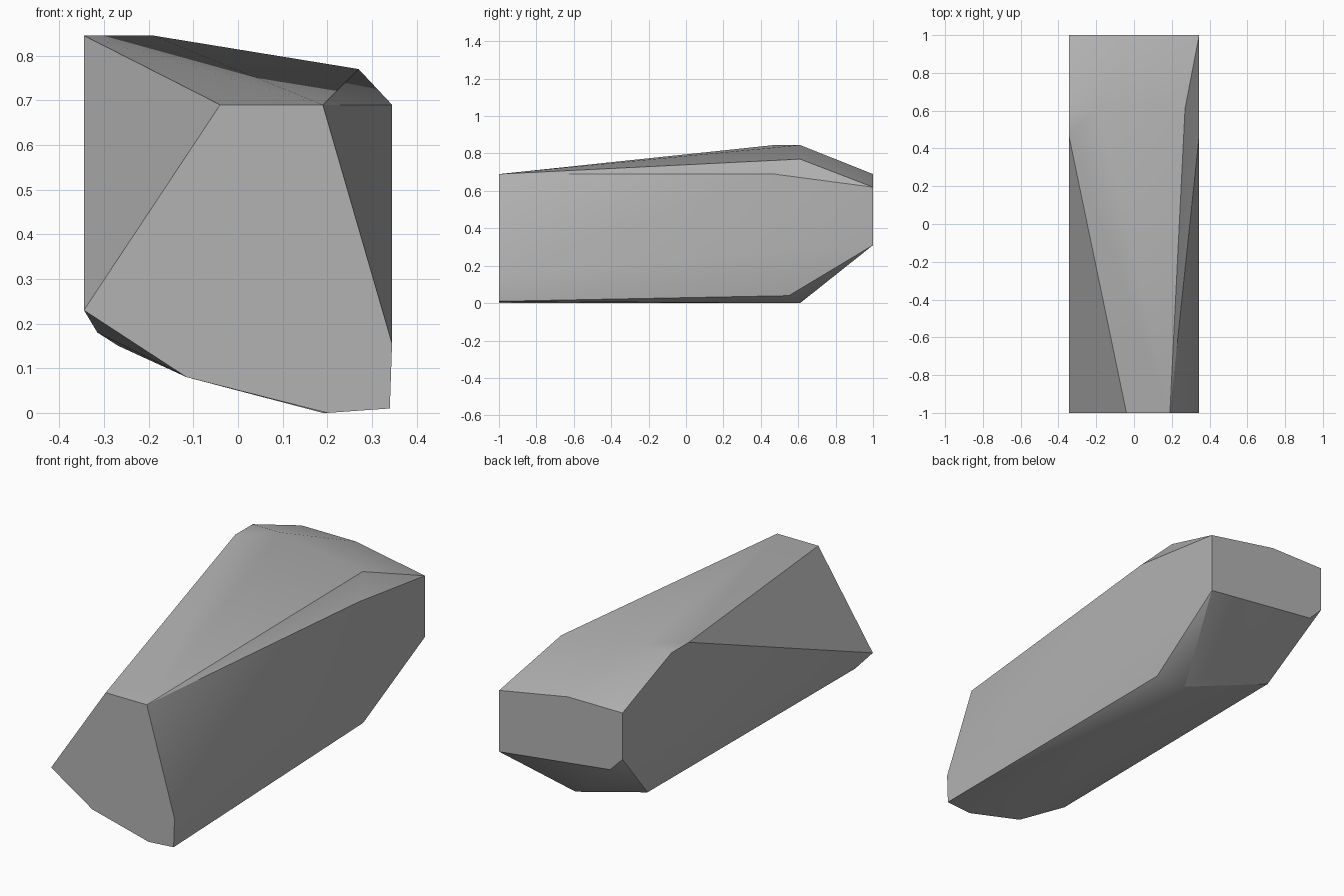
import bpy
import bmesh
import math

default_cube = bpy.data.objects.get("Cube")
if default_cube:
    bpy.data.objects.remove(default_cube, do_unlink=True)


def make_material(name, colour):
    material = bpy.data.materials.new(name)
    material.use_nodes = True
    material.diffuse_color = colour
    shader = material.node_tree.nodes["Principled BSDF"]
    shader.inputs["Base Color"].default_value = colour
    return material


def section(y, outline):
    """Place an end outline of (x, z) points on the plane at y."""
    return [(x, y, z) for x, z in outline]


def hull_object(name, points, material):
    """Wrap the corner points in a faceted convex skin."""
    mesh_builder = bmesh.new()
    for point in points:
        mesh_builder.verts.new(point)
    bmesh.ops.convex_hull(mesh_builder, input=mesh_builder.verts[:])
    bmesh.ops.dissolve_limit(
        mesh_builder,
        angle_limit=math.radians(0.5),
        verts=mesh_builder.verts[:],
        edges=mesh_builder.edges[:],
    )
    bmesh.ops.recalc_face_normals(mesh_builder, faces=mesh_builder.faces[:])
    mesh = bpy.data.meshes.new(name)
    mesh_builder.to_mesh(mesh)
    mesh_builder.free()
    mesh.materials.append(material)
    stone = bpy.data.objects.new(name, mesh)
    bpy.context.collection.objects.link(stone)
    return stone


half = 0.345  # half width of the block

# Front end outline
front = section(-1, [(-0.04, 0.69), (0.19, 0.69), (half, 0.155), (0.34, 0.01),
                     (0.2, 0), (-0.115, 0.08), (-half, 0.23)])

# Back end outline
back = section(1, [(half, 0.62), (-0.04, 0.69), (-half, 0.69),
                   (-half, 0.455), (-0.275, 0.385), (half, 0.31)])

# Ridge along the upper side
ridge = [(-half, 0.47, 0.845), (-half, 0.61, 0.845), (-0.19, 0.61, 0.845),
         (0.27, 0.61, 0.77), (half, 0.47, 0.69)]

# Keel along the underside
keel = [(0.315, 0.55, 0.04), (0.19, 0.61, 0), (-0.268, 0.69, 0.15),
        (-0.315, -0.9, 0.18)]

grey = make_material("stone grey", (0.45, 0.45, 0.45, 1))
stone = hull_object("stone_block", front + back + ridge + keel, grey)

# Soft shading over shallow bends, crisp on the main edges
bpy.ops.object.select_all(action="DESELECT")
stone.select_set(True)
bpy.context.view_layer.objects.active = stone
bpy.ops.object.shade_smooth_by_angle(angle=math.radians(30))
